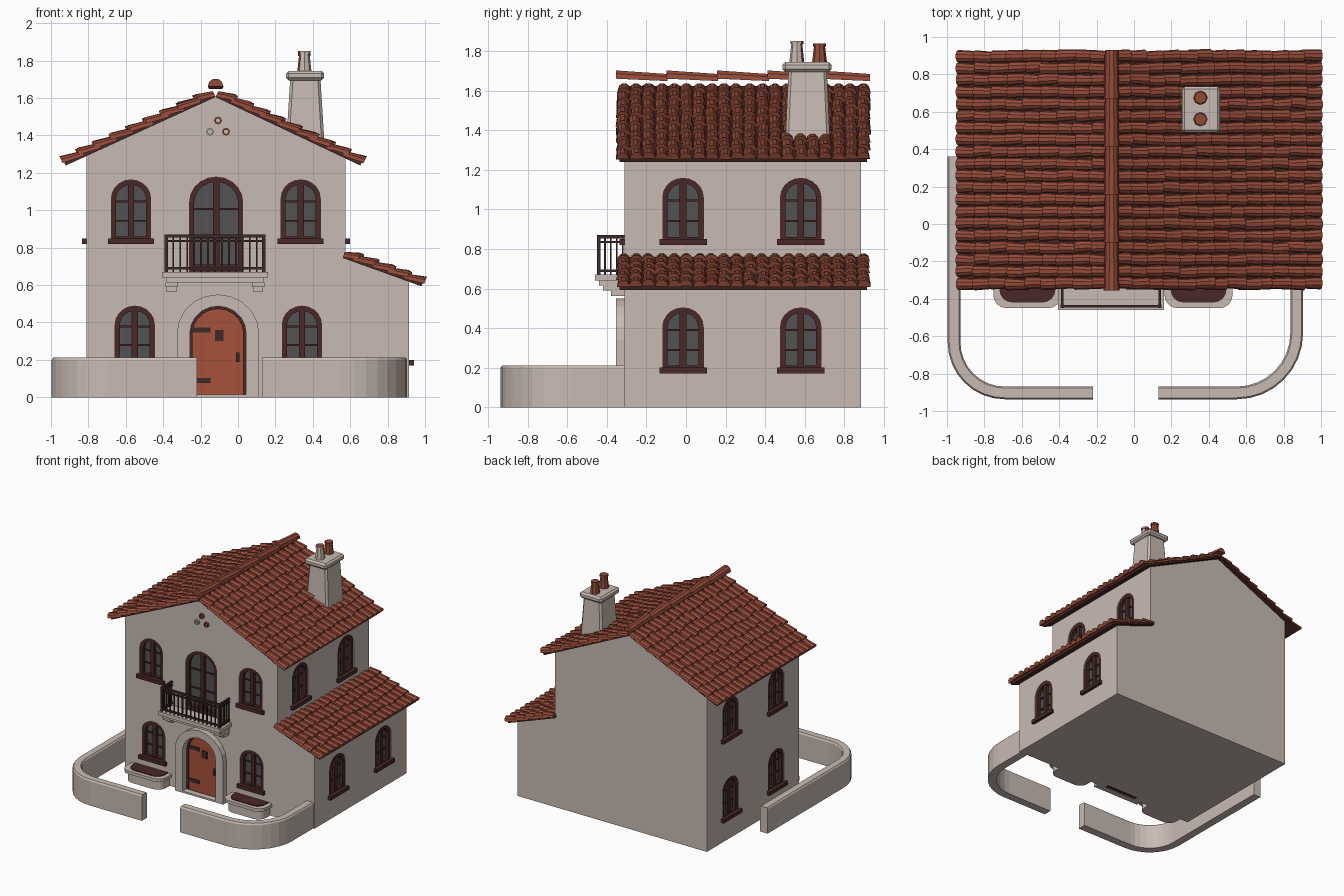
import bpy, bmesh, math, random
from mathutils import Vector, Matrix

if "Cube" in bpy.data.objects:
    bpy.data.objects.remove(bpy.data.objects["Cube"])
random.seed(4)


def material(name, r, g, b):
    m = bpy.data.materials.new(name)
    m.diffuse_color = (r, g, b, 1)
    m.use_nodes = True
    m.node_tree.nodes["Principled BSDF"].inputs["Base Color"].default_value = m.diffuse_color
    return m


PLASTER = material("plaster", 0.58, 0.50, 0.45)
TILE = material("terracotta", 0.29, 0.068, 0.040)
DOOR = material("door_red", 0.38, 0.085, 0.042)
WOOD = material("dark_wood", 0.065, 0.021, 0.019)
GLASS = material("window_glass", 0.085, 0.085, 0.085)
IRON = material("dark_iron", 0.045, 0.022, 0.022)


def finish(bm, name, *mats, matrix=None):
    bmesh.ops.recalc_face_normals(bm, faces=bm.faces)
    me = bpy.data.meshes.new(name)
    bm.to_mesh(me)
    bm.free()
    ob = bpy.data.objects.new(name, me)
    for m in mats:
        me.materials.append(m)
    if matrix:
        me.transform(matrix)
    bpy.context.collection.objects.link(ob)
    return ob


def box(bm, x0, x1, y0, y1, z0, z1, mat=0):
    prism(bm, [(x0, z0), (x1, z0), (x1, z1), (x0, z1)], y0, y1, mat)


def prism(bm, pts, y0, y1, mat=0):
    """Extrude an xz outline from y0 to y1."""
    a = [bm.verts.new((x, y0, z)) for x, z in pts]
    b = [bm.verts.new((x, y1, z)) for x, z in pts]
    n = len(pts)
    faces = [bm.faces.new(a), bm.faces.new(b[::-1])]
    faces += [bm.faces.new((a[i], b[i], b[(i + 1) % n], a[(i + 1) % n])) for i in range(n)]
    for f in faces:
        f.material_index = mat


def ring(bm, outer, inner, y0, y1):
    """Frame between two matching xz outlines."""
    L = [[bm.verts.new((x, y, z)) for x, z in p]
         for p, y in ((outer, y0), (inner, y0), (inner, y1), (outer, y1))]
    n = len(outer)
    for k in range(4):
        p, q = L[k], L[(k + 1) % 4]
        for i in range(n):
            j = (i + 1) % n
            bm.faces.new((p[i], p[j], q[j], q[i]))


def arch(w, z0, z1, seg=10):
    h = w / 2
    zs = z1 - h * 0.95
    top = [(h * math.cos(math.pi * i / seg), zs + h * 0.95 * math.sin(math.pi * i / seg))
           for i in range(seg + 1)]
    return [(-h, z0), (h, z0)] + top


def on_wall(x, y, turn):
    return Matrix.Translation((x, y, 0)) @ Matrix.Rotation(math.radians(turn), 4, 'Z')


# openings: name, wall x, wall y, turn, width, bottom, top
windows = [("balcony_door", -0.117, -0.31, 0, 0.29, 0.67, 1.18)]
for side, x in (("left", -0.572), ("right", 0.335)):
    windows.append((f"front_upper_{side}_window", x, -0.31, 0, 0.215, 0.82, 1.165))
for side, x in (("left", -0.552), ("right", 0.342)):
    windows.append((f"front_lower_{side}_window", x, -0.31, 0, 0.215, 0.16, 0.49))
for end, y in (("front", -0.015), ("back", 0.58)):
    windows.append((f"right_upper_{end}_window", 0.575, y, 90, 0.21, 0.82, 1.16))
    windows.append((f"right_lower_{end}_window", 0.915, y, 90, 0.21, 0.17, 0.505))
    windows.append((f"left_upper_{end}_window", -0.81, y, -90, 0.21, 0.82, 1.16))
    windows.append((f"left_lower_{end}_window", -0.81, y, -90, 0.21, 0.17, 0.505))

# house walls with the openings cut in
bm = bmesh.new()
prism(bm, [(-0.81, 0), (0.915, 0), (0.915, 0.622), (0.575, 0.745), (0.575, 1.285),
           (-0.12, 1.61), (-0.81, 1.295)], -0.31, 0.885)
house = finish(bm, "house_walls", PLASTER)
bm = bmesh.new()
for _, x, y, turn, w, z0, z1 in windows + [("door", -0.107, -0.31, 0, 0.30, -0.02, 0.487)]:
    start = len(bm.verts)
    prism(bm, arch(w, z0, z1), -0.05, 0.045)
    bm.verts.ensure_lookup_table()
    bmesh.ops.transform(bm, matrix=on_wall(x, y, turn), verts=bm.verts[start:])
cutter = finish(bm, "opening_cutter")
cutter.hide_render = True
mod = house.modifiers.new("openings", 'BOOLEAN')
mod.object, mod.operation, mod.solver = cutter, 'DIFFERENCE', 'EXACT'
bpy.context.view_layer.update()
cut = bpy.data.meshes.new_from_object(house.evaluated_get(bpy.context.evaluated_depsgraph_get()))
house.modifiers.clear()
house.data = cut
bpy.data.objects.remove(cutter)

# arched windows: frame, mullion, glazing bars, glass and sill
for name, x, y, turn, w, z0, z1 in windows:
    bm = bmesh.new()
    ring(bm, arch(w, z0, z1), arch(w - 0.055, z0 + 0.04, z1 - 0.028), 0.005, 0.045)
    box(bm, -0.017, 0.017, 0.012, 0.045, z0 + 0.02, z1 - 0.02)
    for t in (0.36, 0.66):
        z = z0 + (z1 - z0) * t
        box(bm, -w / 2 + 0.02, w / 2 - 0.02, 0.025, 0.045, z - 0.005, z + 0.005)
    if "door" not in name:
        box(bm, -w / 2 - 0.015, w / 2 + 0.015, -0.025, 0.045, z0, z0 + 0.03)
    finish(bm, name + "_frame", WOOD, matrix=on_wall(x, y, turn))
    bm = bmesh.new()
    prism(bm, arch(w - 0.04, z0 + 0.02, z1 - 0.015), 0.034, 0.042)
    finish(bm, name + "_glass", GLASS, matrix=on_wall(x, y, turn))

# front door, stone surround, step and ironwork
D = on_wall(-0.107, -0.31, 0)
bm = bmesh.new()
ring(bm, arch(0.30, 0, 0.487), arch(0.27, 0.004, 0.472), 0.01, 0.045)
finish(bm, "door_frame", WOOD, matrix=D)
bm = bmesh.new()
prism(bm, arch(0.28, 0.002, 0.478), 0.02, 0.044)
finish(bm, "front_door", DOOR, matrix=D)
bm = bmesh.new()
for z in (0.09, 0.36):
    box(bm, -0.135, -0.04, 0.012, 0.021, z - 0.014, z + 0.014)
box(bm, -0.015, 0.03, 0.012, 0.021, 0.30, 0.36)
box(bm, 0.095, 0.115, 0.0, 0.021, 0.19, 0.24)
finish(bm, "door_ironwork", IRON, matrix=D)
bm = bmesh.new()
o, i = arch(0.44, 0, 0.55), arch(0.30, 0, 0.487)
o[0], o[1] = (-0.22, 0), (0.22, 0)
i[0], i[1] = (-0.15, 0.014), (0.15, 0.014)
ring(bm, o, i, -0.045, 0.005)
finish(bm, "door_surround", PLASTER, matrix=D)

# three vent pipes in the gable
for k, (x, z) in enumerate(((-0.107, 1.48), (-0.064, 1.42), (-0.15, 1.42))):
    bm = bmesh.new()
    c = [(math.cos(a * math.pi / 4), math.sin(a * math.pi / 4)) for a in range(8)]
    ring(bm, [(x + 0.021 * p, z + 0.021 * q) for p, q in c],
         [(x + 0.012 * p, z + 0.012 * q) for p, q in c], -0.328, -0.30)
    finish(bm, f"gable_vent_{k + 1}", PLASTER if k == 2 else TILE)

# balcony slab, corbels and railing
bm = bmesh.new()
box(bm, -0.405, 0.16, -0.46, -0.30, 0.64, 0.67)
box(bm, -0.385, 0.14, -0.44, -0.30, 0.615, 0.64)
for x in (-0.355, 0.108):
    box(bm, x - 0.033, x + 0.033, -0.42, -0.30, 0.59, 0.615)
    box(bm, x - 0.026, x + 0.026, -0.38, -0.30, 0.562, 0.59)
finish(bm, "balcony_slab", PLASTER)
bm = bmesh.new()
for z, t in ((0.69, 0.006), (0.835, 0.005), (0.862, 0.008)):
    box(bm, -0.39, 0.144, -0.447, -0.433, z - t, z + t)
    for x in (-0.384, 0.138):
        box(bm, x - 0.007, x + 0.007, -0.44, -0.31, z - t, z + t)
for k in range(15):
    x = -0.384 + 0.522 * k / 14
    t = 0.009 if k in (0, 14) else 0.0045
    box(bm, x - t, x + t, -0.44 - t, -0.44 + t, 0.67, 0.87 if k in (0, 14) else 0.86)
for x in (-0.384, 0.138):
    for y in (-0.41, -0.38, -0.35, -0.32):
        box(bm, x - 0.0045, x + 0.0045, y - 0.0045, y + 0.0045, 0.67, 0.86)
finish(bm, "balcony_railing", IRON)


# roofs: a dark board covered with overlapping barrel tiles
def tile(bm, place, half, length, low, high, taper=0.85):
    ends = []
    for s, lift, k in ((0, low, 1), (length, high, taper)):
        ends.append([bm.verts.new(place(half * k * math.cos(math.pi * i / 5), s,
                     lift + half * 1.05 * k * math.sin(math.pi * i / 5))) for i in range(6)])
    a, b = ends
    for i in range(6):
        j = (i + 1) % 6
        bm.faces.new((a[i], a[j], b[j], b[i]))
    bm.faces.new(a)
    bm.faces.new(b)


def roof(name, eave, ridge, rows, cols=20, y0=-0.35, y1=0.93):
    e, r = Vector((eave[0], 0, eave[1])), Vector((ridge[0], 0, ridge[1]))
    s = (r - e).normalized()
    n = Vector((-s.z, 0, s.x)) * (1 if s.x > 0 else -1)
    bm = bmesh.new()
    q = [e + s * 0.01, r, r + n * 0.02, e + s * 0.01 + n * 0.02]
    prism(bm, [(p.x, p.z) for p in q], y0 + 0.015, y1 - 0.015)
    finish(bm, name + "_board", WOOD)
    bm = bmesh.new()
    step, pitch = (r - e).length / rows, (y1 - y0) / cols
    for c in range(cols):
        for k in range(rows):
            y = y0 + pitch * (c + 0.5) + random.uniform(-0.004, 0.004)
            s0 = k * step + random.uniform(-0.012, 0.012) * (k > 0)
            skew = random.uniform(-0.05, 0.05)
            length = min(step * 1.25, (r - e).length - s0)
            tile(bm, lambda a, t, h: e + s * (s0 + t) + n * h + Vector((0, y + a + skew * t, 0)),
                 pitch * 0.53, length, 0.022 + random.uniform(-0.004, 0.004), 0.006)
    finish(bm, name + "_tiles", TILE)


roof("main_roof_left", (-0.93, 1.235), (-0.12, 1.605), 9)
roof("main_roof_right", (0.663, 1.235), (-0.12, 1.605), 9)
roof("side_roof", (0.99, 0.59), (0.56, 0.745), 5)
bm = bmesh.new()
for k in range(5):
    y = -0.355 + k * 0.256
    tile(bm, lambda a, t, h: Vector((-0.12 + a, y + t, 1.645 + h)), 0.042, 0.262, 0.016, 0.004)
finish(bm, "ridge_tiles", TILE)


# chimney stack, cap and pots
def frustum(bm, cx, cy, z0, z1, a, b):
    vs = []
    for z, (hx, hy) in ((z0, a), (z1, b)):
        vs.append([bm.verts.new((cx + i * hx, cy + j * hy, z))
                   for i, j in ((-1, -1), (1, -1), (1, 1), (-1, 1))])
    p, q = vs
    bm.faces.new(p)
    bm.faces.new(q)
    for i in range(4):
        bm.faces.new((p[i], p[(i + 1) % 4], q[(i + 1) % 4], q[i]))


bm = bmesh.new()
frustum(bm, 0.36, 0.615, 1.30, 1.70, (0.106, 0.115), (0.081, 0.097))
bmesh.ops.bevel(bm, geom=[e for e in bm.edges if abs(e.verts[0].co.z - e.verts[1].co.z) > 0.1],
                offset=0.015, segments=1, affect='EDGES')
finish(bm, "chimney_stack", PLASTER)
bm = bmesh.new()
box(bm, 0.257, 0.46, 0.488, 0.736, 1.695, 1.745)
bmesh.ops.bevel(bm, geom=bm.edges[:], offset=0.014, segments=1, affect='EDGES')
finish(bm, "chimney_cap", PLASTER)
for k, (y, top) in enumerate(((0.56, 1.852), (0.675, 1.84))):
    bm = bmesh.new()
    for z0, z1, r0, r1 in ((1.74, top, 0.038, 0.026), (top - 0.016, top, 0.033, 0.033)):
        bmesh.ops.create_cone(bm, cap_ends=True, segments=8, radius1=r0, radius2=r1, depth=z1 - z0,
                              matrix=Matrix.Translation((0.355, y, (z0 + z1) / 2)))
    bm.normal_update()
    for f in bm.faces:  # front pot is limewashed on its street side
        f.material_index = int(k == 0 and abs(f.normal.z) < 0.5 and f.normal.x - f.normal.y > 0.1)
    finish(bm, f"chimney_pot_{k + 1}", TILE, PLASTER)


# curved garden walls swept along a path
def garden_wall(name, x, y_end, radius, gate):
    sgn = 1 if x > 0 else -1
    path = [Vector((x, y_end))]
    for k in range(9):
        a = k * math.pi / 16
        path.append(Vector((x - sgn * radius * (1 - math.cos(a)), -0.903 + radius * (1 - math.sin(a)))))
    path.append(Vector((gate, -0.903)))
    bm, loops = bmesh.new(), []
    for i, p in enumerate(path):
        t = (path[min(i + 1, len(path) - 1)] - path[max(i - 1, 0)]).normalized()
        if i == 1:
            t = Vector((0, -1))
        d = Vector((-t.y, t.x))
        loops.append([bm.verts.new((p.x + d.x * u, p.y + d.y * u, z)) for u, z in
                      ((-0.034, 0), (0.034, 0), (0.034, 0.2), (0.026, 0.212), (-0.026, 0.212), (-0.034, 0.2))])
    for a, b in zip(loops, loops[1:]):
        for i in range(6):
            bm.faces.new((a[i], a[(i + 1) % 6], b[(i + 1) % 6], b[i]))
    bm.faces.new(loops[0])
    bm.faces.new(loops[-1])
    finish(bm, name, PLASTER)


garden_wall("garden_wall_left", -0.962, 0.36, 0.27, -0.22)
garden_wall("garden_wall_right", 0.87, -0.30, 0.32, 0.13)

# rounded planters under the lower front windows
for side, x in (("left", -0.57), ("right", 0.345)):
    bm = bmesh.new()
    for half, depth, z0, z1, m in ((0.165, 0.125, 0, 0.075, 0), (0.182, 0.145, 0.075, 0.1, 0),
                                   (0.15, 0.115, 0.08, 0.106, 1)):
        pts = [(x - half, 0.0)]
        for cx, a0 in ((-half + 0.07, 180), (half - 0.07, 270)):
            for k in range(5):
                a = math.radians(a0 + k * 22.5)
                pts.append((x + cx + 0.07 * math.cos(a), -depth + 0.07 + 0.07 * math.sin(a)))
        pts.append((x + half, 0.0))
        lo, hi = ([bm.verts.new((px, py - 0.305, z)) for px, py in pts] for z in (z0, z1))
        fs = [bm.faces.new(lo), bm.faces.new(hi)]
        fs += [bm.faces.new((lo[i - 1], lo[i], hi[i], hi[i - 1])) for i in range(len(pts))]
        for f in fs:
            f.material_index = m
    finish(bm, f"planter_{side}", PLASTER, WOOD)
